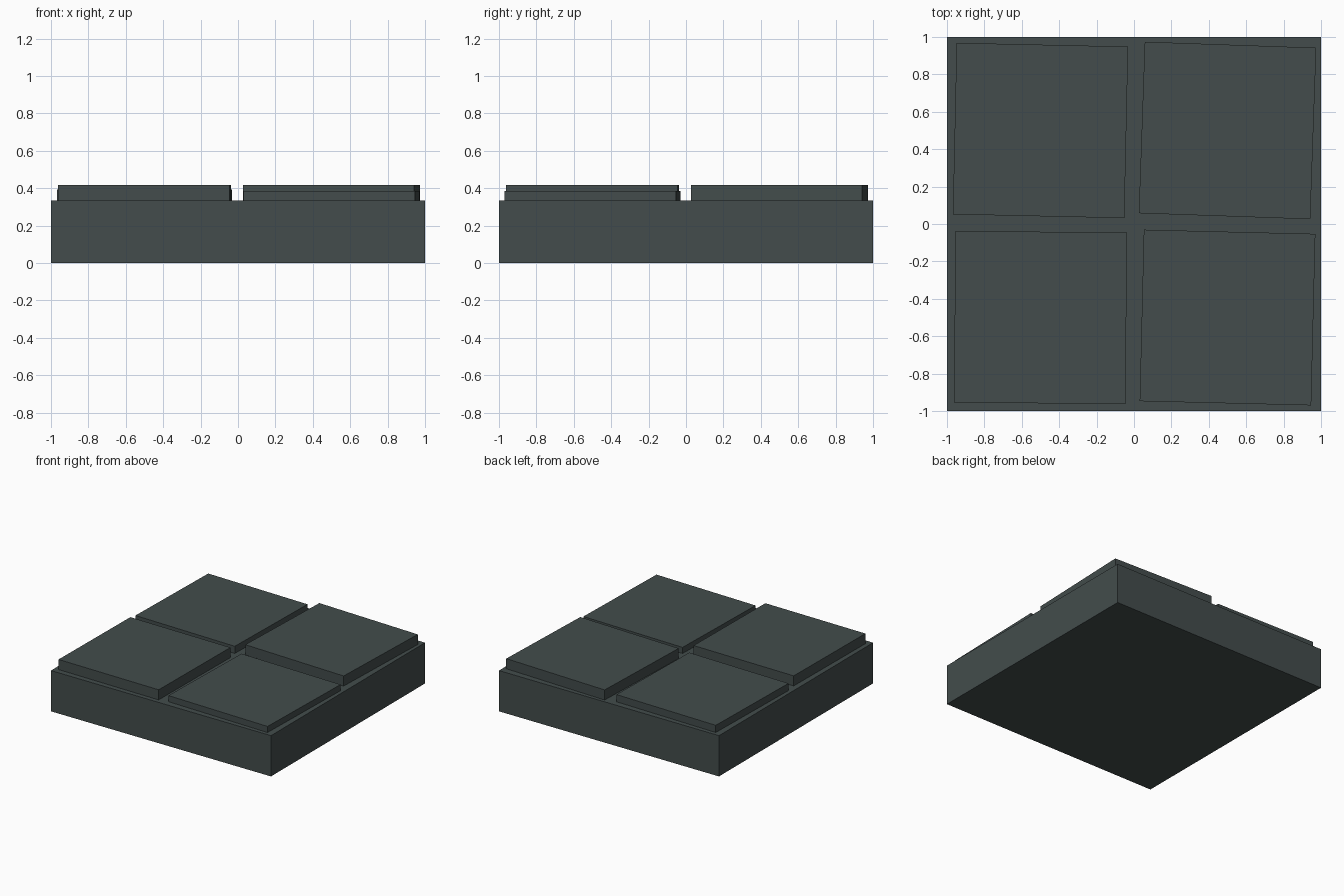
import bpy
import math

if "Cube" in bpy.data.objects:
    bpy.data.objects.remove(bpy.data.objects["Cube"])

slate = bpy.data.materials.new("dark_slate")
slate.diffuse_color = (0.056, 0.073, 0.072, 1)
slate.use_nodes = True
slate.node_tree.nodes["Principled BSDF"].inputs["Base Color"].default_value = slate.diffuse_color

BASE_H = 0.335
TILE = 0.917


def box(name, x, y, z0, z1, size, turn=0):
    bpy.ops.mesh.primitive_cube_add(size=1, location=(x, y, (z0 + z1) / 2),
                                    rotation=(0, 0, math.radians(turn)))
    ob = bpy.context.object
    ob.name = name
    ob.scale = (size, size, z1 - z0)
    bpy.ops.object.transform_apply(location=False, rotation=False, scale=True)
    ob.data.materials.append(slate)
    return ob


# Square slab
box("base_slab", 0, 0, 0, BASE_H, 2)

# Four paving tiles, each slightly turned and at its own height
for name, sx, sy, top, turn in (
    ("tile_front_left", -1, -1, 0.418, -0.65),
    ("tile_front_right", 1, -1, 0.385, -1.4),
    ("tile_back_left", -1, 1, 0.394, -1.25),
    ("tile_back_right", 1, 1, 0.418, -2.0),
):
    box(name, sx * 0.5, sy * 0.5, BASE_H - 0.01, top, TILE, turn)
